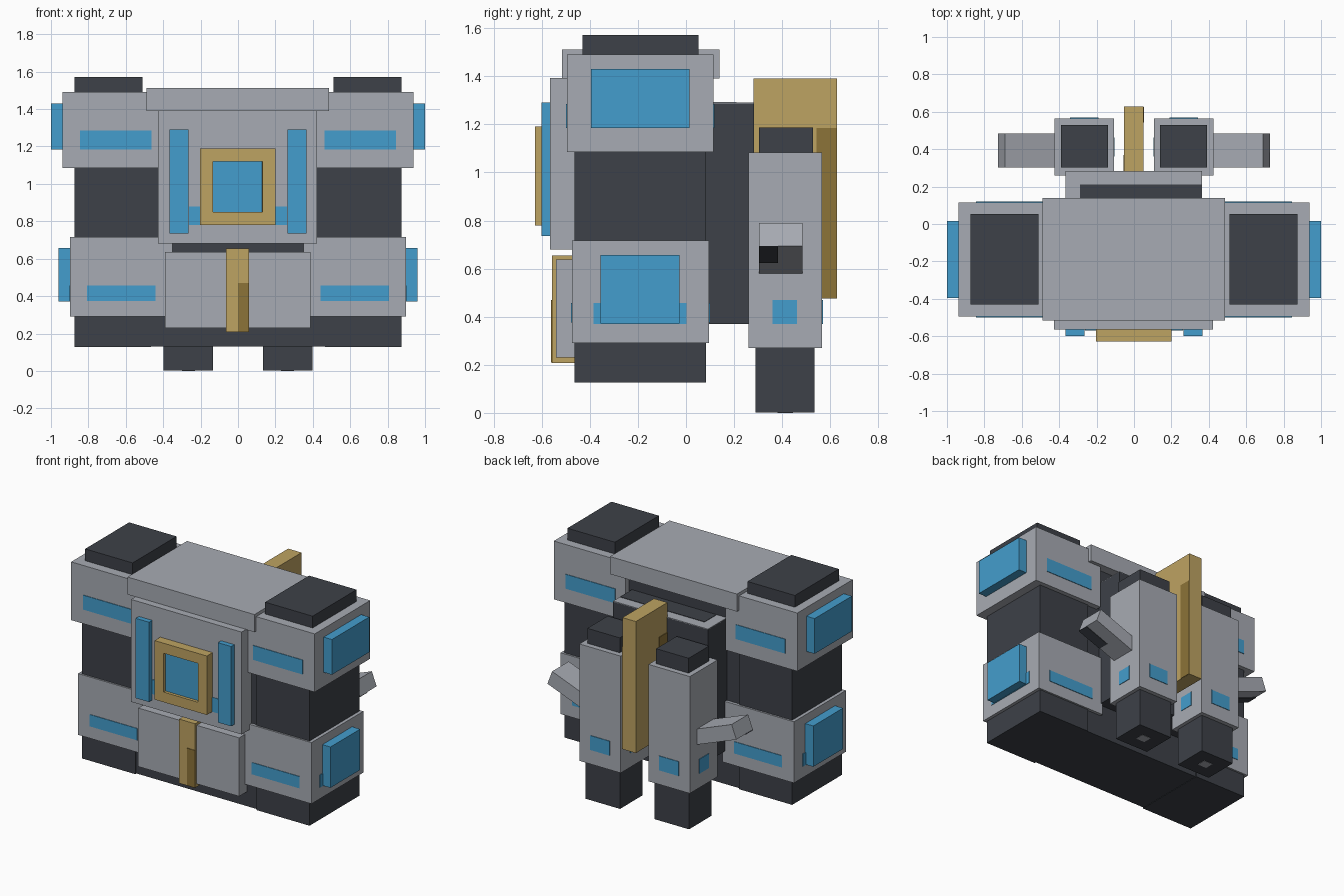
import bpy, bmesh, math
from mathutils import Matrix, Vector

cube = bpy.data.objects.get("Cube")
if cube:
    bpy.data.objects.remove(cube, do_unlink=True)


def material(name, rgb):
    lin = [(c / 255 / 12.92) if c < 11 else ((c / 255 + 0.055) / 1.055) ** 2.4 for c in rgb]
    m = bpy.data.materials.new(name)
    m.use_nodes = True
    m.diffuse_color = (*lin, 1)
    m.node_tree.nodes["Principled BSDF"].inputs["Base Color"].default_value = (*lin, 1)
    return m


GREY = material("light grey metal", (167, 171, 179))
DARK = material("charcoal", (61, 65, 72))
BLUE = material("glow blue", (68, 157, 205))
GOLD = material("gold", (190, 163, 98))
BRONZE = material("dark gold", (140, 115, 56))


def box(name, x, y, z, mat):
    """Box given by its (low, high) extent on each axis."""
    lo, hi = Vector((x[0], y[0], z[0])), Vector((x[1], y[1], z[1]))
    bm = bmesh.new()
    bmesh.ops.create_cube(bm, size=1, matrix=Matrix.Translation((lo + hi) / 2)
                          @ Matrix.Diagonal((*(hi - lo), 1)))
    me = bpy.data.meshes.new(name)
    bm.to_mesh(me)
    bm.free()
    me.materials.append(mat)
    ob = bpy.data.objects.new(name, me)
    bpy.context.collection.objects.link(ob)
    return ob


def pair(name, x, y, z, mat):
    """The same box on both sides of x = 0."""
    box("left_" + name, x, y, z, mat)
    box("right_" + name, (-x[1], -x[0]), y, z, mat)


T = 0.004  # thickness of painted plates


def around(v):
    return (v - T, v + T)


# Dark core and side pillars
box("core", (-0.47, 0.47), (-0.455, 0.075), (0.13, 1.45), DARK)
pair("pillar", (0.465, 0.875), (-0.463, 0.083), (0.127, 1.4), DARK)
pair("pillar_cap", (0.51, 0.875), (-0.43, 0.053), (1.45, 1.572), DARK)

# Grey bands around the pillars with blue side blocks and stripes
pair("upper_band", (0.385, 0.937), (-0.495, 0.115), (1.085, 1.49), GREY)
pair("lower_band", (0.35, 0.898), (-0.475, 0.096), (0.29, 0.716), GREY)
pair("upper_side_light", (0.93, 1.0), (-0.396, 0.015), (1.185, 1.43), BLUE)
pair("lower_side_light", (0.89, 0.96), (-0.355, -0.028), (0.372, 0.656), BLUE)
pair("lower_side_stripe", around(0.898), (-0.385, 0.002), (0.37, 0.457), BLUE)
for side, yu, yl in (("front", -0.495, -0.475), ("back", 0.115, 0.096)):
    pair(f"upper_{side}_stripe", (0.463, 0.845), around(yu), (1.185, 1.285), BLUE)
    pair(f"lower_{side}_stripe", (0.44, 0.807), around(yl), (0.375, 0.457), BLUE)

# Top lid and front plates
box("top_lid", (-0.49, 0.487), (-0.515, 0.14), (1.39, 1.512), GREY)
box("chest_plate", (-0.427, 0.423), (-0.565, -0.4), (0.68, 1.392), GREY)
box("lower_plate", (-0.39, 0.387), (-0.54, -0.4), (0.23, 0.637), GREY)
box("chest_stripe", (-0.262, 0.262), around(-0.565), (0.78, 0.88), BLUE)
pair("chest_bar", (0.265, 0.367), (-0.6, -0.55), (0.735, 1.29), BLUE)
box("lower_gold_strip", (-0.063, 0.06), (-0.557, -0.45), (0.208, 0.654), GOLD)
box("lower_strip_shade", (0, 0.06), around(-0.557), (0.21, 0.47), BRONZE)

# Gold chest frame with a recessed blue window
frame = box("chest_frame", (-0.203, 0.2), (-0.628, -0.55), (0.78, 1.19), GOLD)
frame.data.materials.append(BLUE)
bm = bmesh.new()
bm.from_mesh(frame.data)
window = [f for f in bm.faces if f.normal.y < -0.9]
bmesh.ops.inset_region(bm, faces=window, thickness=0.099)
bmesh.ops.inset_region(bm, faces=window, thickness=0.0005, depth=-0.02)
window[0].material_index = 1
bm.to_mesh(frame.data)
bm.free()

# Rear mount with a grey top and a dark patch
box("rear_mount", (-0.367, 0.363), (0.05, 0.283), (0.37, 1.286), DARK)
box("rear_mount_top", (-0.367, 0.363), (0.05, 0.283), (1.284, 1.29), GREY)
box("rear_mount_patch", (-0.29, 0.36), (0.08, 0.21), (1.287, 1.293), DARK)

# Rear gold fin between the thrusters, darker patches on its sides
box("rear_fin", (-0.053, 0.05), (0.28, 0.627), (0.475, 1.39), GOLD)
box("left_fin_shade", around(0.05), (0.542, 0.626), (0.476, 1.185), BRONZE)
box("right_fin_shade", around(-0.053), (0.281, 0.37), (0.476, 1.185), BRONZE)

# Thrusters: grey body, dark cap, dark nozzle, blue marks
pair("thruster_body", (0.107, 0.425), (0.26, 0.565), (0.27, 1.083), GREY)
pair("thruster_cap", (0.14, 0.39), (0.303, 0.528), (1.05, 1.187), DARK)
pair("thruster_nozzle", (0.133, 0.398), (0.29, 0.535), (0.002, 0.3), DARK)
pair("nozzle_outlet", (0.23, 0.3), (0.38, 0.445), (0.0, 0.006), GREY)
pair("thruster_back_mark", (0.19, 0.342), around(0.565), (0.37, 0.47), BLUE)
pair("thruster_outer_mark", around(0.425), (0.36, 0.462), (0.37, 0.47), BLUE)
pair("thruster_inner_mark", around(0.107), (0.36, 0.462), (0.37, 0.47), BLUE)

# Side arms tilted up and outwards, with a dark patch beneath the tip
for name, s in (("left", 1), ("right", -1)):
    parts = [box(name + "_arm", (-0.38, 0), (0.303, 0.485), (0, 0.102), GREY),
             box(name + "_arm_patch", (-0.19, 0), (0.303, 0.382), (-T, T), DARK)]
    tilt = (Matrix.Translation((s * 0.727, 0, 0.695))
            @ Matrix.Rotation(-s * math.radians(21), 4, 'Y'))
    for ob in parts:
        if s < 0:
            ob.data.transform(Matrix.Diagonal((-1, 1, 1, 1)))
            ob.data.flip_normals()
        ob.data.transform(tilt)
